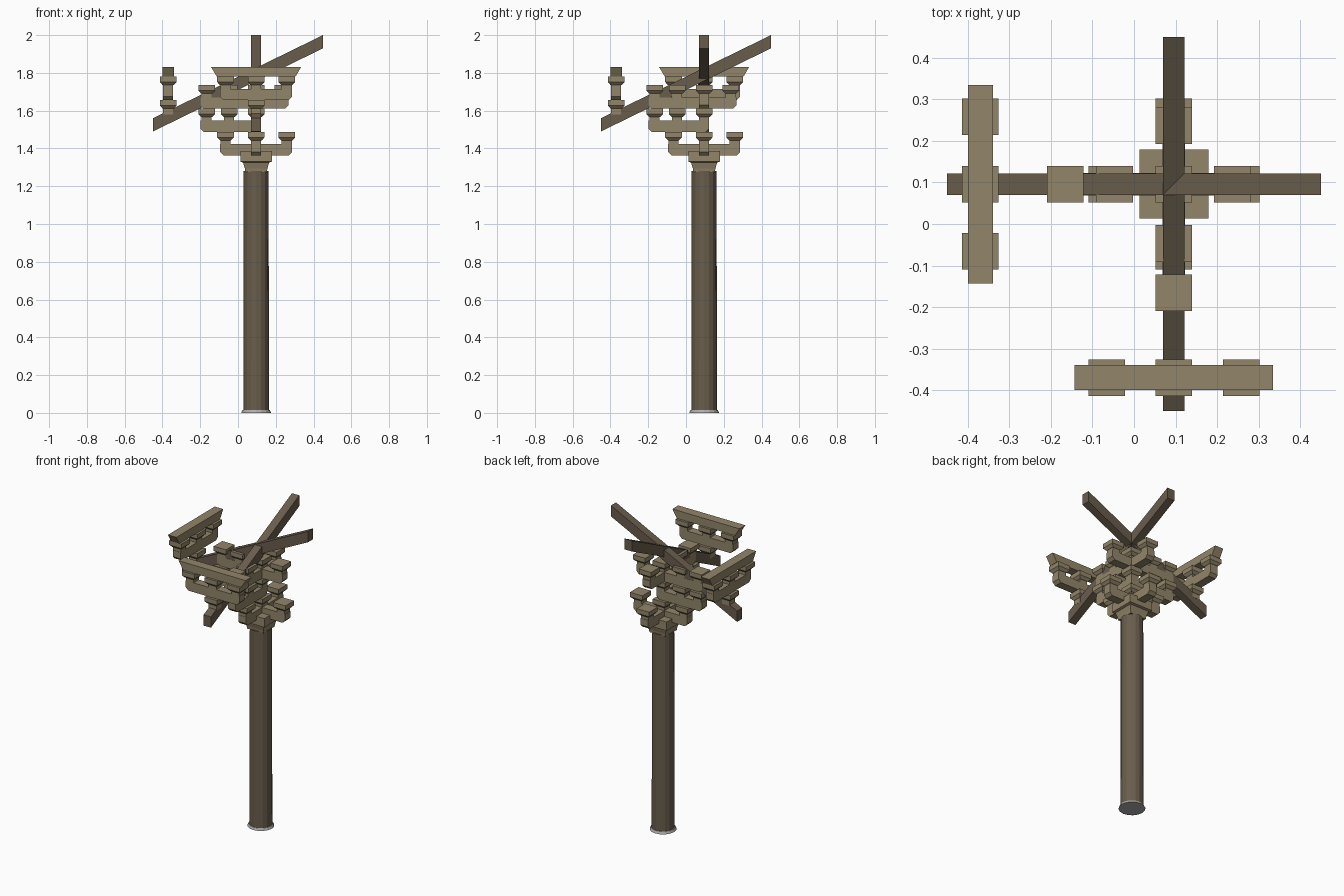
import bpy, bmesh

if "Cube" in bpy.data.objects:
    bpy.data.objects.remove(bpy.data.objects["Cube"])

C = 0.096        # column axis, same in x and y
OUT = -0.37      # line of the outer eave arms
ARM_W = 0.054    # arm thickness
ARM_H = 0.06     # arm height
TIER = 0.124     # height from one arm to the next


def material(name, rgb):
    m = bpy.data.materials.new(name)
    m.use_nodes = True
    m.diffuse_color = (*rgb, 1)
    m.node_tree.nodes["Principled BSDF"].inputs["Base Color"].default_value = (*rgb, 1)
    return m


TAN = material("tan bracket wood", (0.29, 0.235, 0.142))
BROWN = material("dark brown timber", (0.142, 0.11, 0.073))
GREY = material("grey stone", (0.42, 0.42, 0.43))


def finish(name, bm, mat):
    bmesh.ops.recalc_face_normals(bm, faces=bm.faces)
    me = bpy.data.meshes.new(name)
    bm.to_mesh(me)
    bm.free()
    me.materials.append(mat)
    ob = bpy.data.objects.new(name, me)
    bpy.context.collection.objects.link(ob)
    return ob


def plank(name, profile, across, width, swap, mat):
    """Extrude a (length, height) profile; swap turns it from x to y."""
    bm = bmesh.new()
    sides = []
    for v in (across - width / 2, across + width / 2):
        sides.append([bm.verts.new((v, u, z) if swap else (u, v, z)) for u, z in profile])
    a, b = sides
    bm.faces.new(a)
    bm.faces.new(b)
    for i in range(len(a)):
        j = (i + 1) % len(a)
        bm.faces.new((a[i], a[j], b[j], b[i]))
    return finish(name, bm, mat)


def stack(name, u, v, rings, swap=False):
    """Square block made of (half width, height) rings."""
    x, y = (v, u) if swap else (u, v)
    bm = bmesh.new()
    loops = [[bm.verts.new((x + sx * h, y + sy * h, z))
              for sx, sy in ((-1, -1), (1, -1), (1, 1), (-1, 1))] for h, z in rings]
    bm.faces.new(loops[0])
    bm.faces.new(loops[-1])
    for lo, hi in zip(loops, loops[1:]):
        for i in range(4):
            j = (i + 1) % 4
            bm.faces.new((lo[i], lo[j], hi[j], hi[i]))
    return finish(name, bm, TAN)


def bearing_block(name, u, v, base, top, swap=False):
    """Post carrying a small block with a tapered foot."""
    p = ARM_W / 2
    stack(name, u, v, [(p, base), (p, top - 0.045), (0.031, top - 0.043),
                       (0.044, top - 0.029), (0.044, top)], swap)


def bracket_arm(name, lo, hi, across, z, blocks, swap):
    """Arm with chamfered lower ends and bearing blocks on top."""
    c = 0.018
    plank(name, [(lo + c, z), (hi - c, z), (hi, z + c), (hi, z + ARM_H),
                 (lo, z + ARM_H), (lo, z + c)], across, ARM_W, swap, TAN)
    for u in blocks:
        bearing_block(name + "_block", u, across, z + ARM_H - 0.01, z + TIER, swap)


def cylinder(name, r1, r2, z0, z1, mat):
    bm = bmesh.new()
    bmesh.ops.create_cone(bm, cap_ends=True, segments=16, radius1=r1, radius2=r2, depth=z1 - z0)
    bmesh.ops.translate(bm, verts=bm.verts, vec=(C, C, (z0 + z1) / 2))
    return finish(name, bm, mat)


# Column, its stone base and the large capital
cylinder("column_base", 0.079, 0.072, 0, 0.015, GREY)
cylinder("column", 0.068, 0.066, 0.012, 1.28, BROWN)
stack("capital", C, C, [(0.057, 1.275), (0.06, 1.295), (0.069, 1.325),
                        (0.083, 1.33), (0.083, 1.387)])

# Tier heights
Z1 = 1.363
Z2 = Z1 + TIER
Z3 = Z2 + TIER
Z4 = 1.656

# Blocks above the crossing of each tier
for z in (Z1, Z2, Z3):
    bearing_block("crossing_block", C, C, z + ARM_H - 0.01, z + TIER)

for swap, side in ((False, "x"), (True, "y")):
    # Crossing arms over the column
    bracket_arm("lower_arm_" + side, C - 0.191, C + 0.191, C, Z1,
                (C - 0.162, C + 0.162), swap)
    bracket_arm("middle_arm_" + side, C - 0.295, C + ARM_W / 2, C, Z2,
                (C - 0.262, C - 0.143), swap)
    bracket_arm("upper_arm_" + side, C - 0.295, C + 0.172, C, Z3,
                (C - 0.262, C - 0.143, C + 0.141), swap)

    # Sloping lever beam
    plank("lever_beam_" + side, [(-0.45, 1.49), (0.45, 1.93), (0.45, 2.0), (-0.45, 1.56)],
          C, 0.052, swap, BROWN)

    # Outer arm carried on the low end of the other lever beam
    bearing_block("outer_support_" + side, C, OUT, 1.58, Z4, swap)
    bracket_arm("outer_arm_" + side, C - 0.191, C + 0.191, OUT, Z4,
                (C - 0.162, C, C + 0.162), swap)
    top = Z4 + TIER
    plank("eave_beam_" + side, [(C - 0.208, top), (C + 0.208, top), (C + 0.239, top + 0.052),
                                (C - 0.239, top + 0.052)], OUT, 0.06, swap, TAN)
